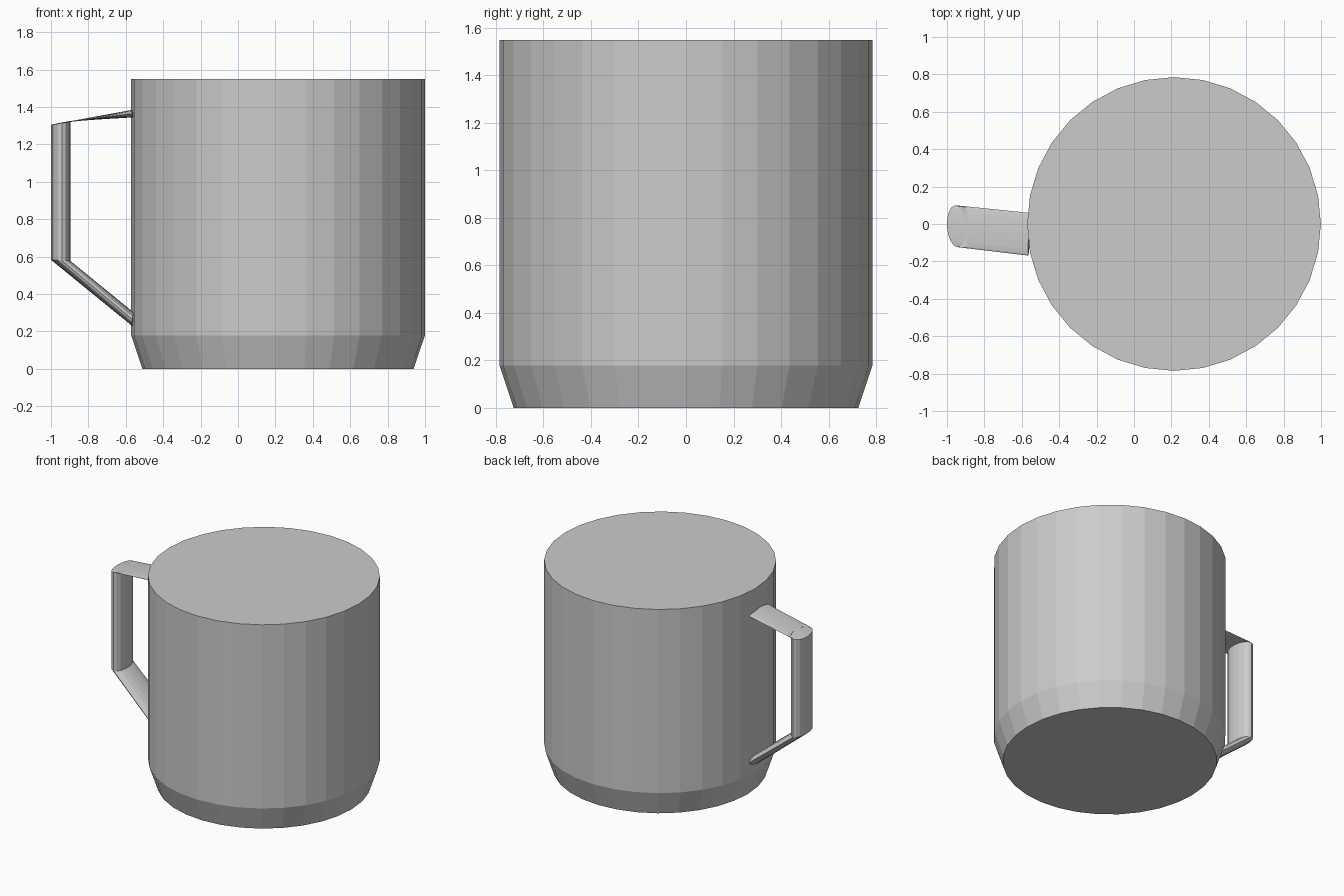
import bpy, bmesh
from math import cos, sin, tau
from mathutils import Vector

if "Cube" in bpy.data.objects:
    bpy.data.objects.remove(bpy.data.objects["Cube"])


def loft(name, rings):
    """Skin a list of closed rings and cap both ends."""
    bm = bmesh.new()
    loops = [[bm.verts.new(p) for p in ring] for ring in rings]
    n = len(loops[0])
    for a, b in zip(loops, loops[1:]):
        for i in range(n):
            j = (i + 1) % n
            bm.faces.new((a[i], a[j], b[j], b[i]))
    bm.faces.new(loops[0])
    bm.faces.new(loops[-1])
    bmesh.ops.recalc_face_normals(bm, faces=bm.faces)
    mesh = bpy.data.meshes.new(name)
    bm.to_mesh(mesh)
    bm.free()
    obj = bpy.data.objects.new(name, mesh)
    bpy.context.collection.objects.link(obj)
    return obj


def ellipse(center, u, v, sides):
    c, u, v = Vector(center), Vector(u), Vector(v)
    return [c + u * cos(tau * i / sides) + v * sin(tau * i / sides)
            for i in range(sides)]


# Solid 32-sided body with a tapered foot
profile = [(0.725, 0), (0.785, 0.178), (0.785, 1.55)]
loft("mug_body", [ellipse((0.214, 0, z), (r, 0, 0), (0, r, 0), 32)
                  for r, z in profile])

# Flattened handle: centre, half-thickness vector (outer side), half-width vector
sections = [
    ((-0.56, -0.055, 1.365), (-0.004, 0, 0.02), (0.005, 0.114, 0)),
    ((-0.948, -0.012, 1.315), (-0.052, 0, -0.01), (-0.006, 0.112, 0)),
    ((-0.948, -0.012, 0.58), (-0.052, 0, 0.003), (-0.006, 0.112, 0)),
    ((-0.56, -0.055, 0.264), (-0.004, 0, -0.036), (0.005, 0.114, 0)),
]
loft("handle", [ellipse(c, u, v, 16) for c, u, v in sections])
